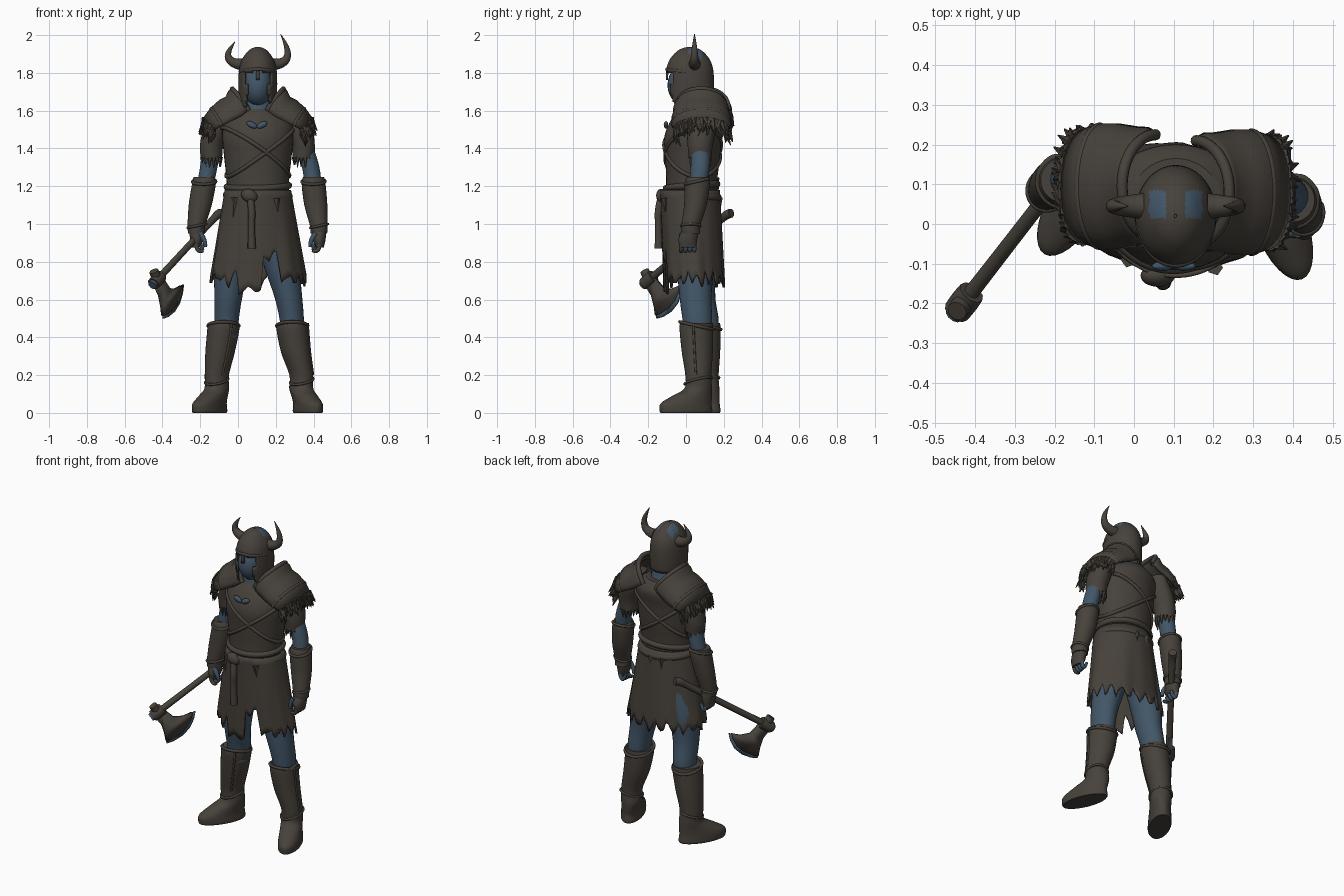
import bpy, bmesh, math, random
from mathutils import Vector, Matrix

random.seed(4)
if "Cube" in bpy.data.objects:
    bpy.data.objects.remove(bpy.data.objects["Cube"])
MADE = []
CX = 0.105  # body centre line


def material(name, rgb):
    m = bpy.data.materials.new(name)
    m.use_nodes = True
    m.diffuse_color = (*rgb, 1)
    m.node_tree.nodes["Principled BSDF"].inputs["Base Color"].default_value = (*rgb, 1)
    return m


LEATHER = material("dark brown leather", (0.062, 0.053, 0.043))
SKIN = material("slate blue skin", (0.055, 0.095, 0.14))


def finish(name, bm, mat, thick=0):
    bmesh.ops.recalc_face_normals(bm, faces=bm.faces)
    me = bpy.data.meshes.new(name)
    bm.to_mesh(me)
    bm.free()
    ob = bpy.data.objects.new(name, me)
    bpy.context.collection.objects.link(ob)
    me.materials.append(mat)
    if thick:
        mod = ob.modifiers.new("thickness", "SOLIDIFY")
        mod.thickness, mod.offset = thick, 0
    MADE.append(ob)
    return ob


def dense(rings, n=5):
    """Smoothly interpolate rings (x, y, z, rx, ry)."""
    r = [Vector(p) for p in rings]
    r = [r[0]] + r + [r[-1]]
    out = []
    for a, b, c, d in zip(r, r[1:], r[2:], r[3:]):
        for k in range(n):
            t = k / n
            out.append((b * 2 + (c - a) * t + (a * 2 - b * 5 + c * 4 - d) * t * t
                        + (b * 3 - a - c * 3 + d) * t ** 3) * 0.5)
    return out + [r[-1]]


def grid_mesh(rows, closed=True, caps=False):
    bm = bmesh.new()
    vs = [[bm.verts.new(p) for p in row] for row in rows]
    n = len(vs[0])
    for a, b in zip(vs, vs[1:]):
        for i in range(n if closed else n - 1):
            j = (i + 1) % n
            bm.faces.new((a[i], a[j], b[j], b[i]))
    if caps:
        bm.faces.new(vs[0])
        bm.faces.new(vs[-1])
    return bm


def ring_point(r, a, rot=0, grow=0):
    u, v = (r[3] + grow) * math.cos(a), (r[4] + grow) * math.sin(a)
    return Vector((r[0] + u * math.cos(rot) - v * math.sin(rot),
                   r[1] + u * math.sin(rot) + v * math.cos(rot), r[2]))


def loft(name, rings, mat, seg=28, rot=0, drop=None, thick=0):
    rows = [[ring_point(r, math.tau * i / seg, rot) for i in range(seg)] for r in dense(rings)]
    bm = grid_mesh(rows, caps=not drop)
    if drop:
        bad = [f for f in bm.faces if drop(f.calc_center_median())]
        bmesh.ops.delete(bm, geom=bad, context="FACES")
    return finish(name, bm, mat, thick)


def tube(name, pts, radius, mat, cyclic=False):
    """Bevelled path through (point, relative radius) pairs."""
    cu = bpy.data.curves.new(name, "CURVE")
    cu.dimensions, cu.bevel_depth, cu.bevel_resolution = "3D", radius, 3
    cu.use_fill_caps, cu.resolution_u = True, 6
    sp = cu.splines.new("NURBS")
    sp.points.add(len(pts) - 1)
    sp.use_cyclic_u, sp.use_endpoint_u, sp.order_u = cyclic, not cyclic, 3
    for q, (p, r) in zip(sp.points, pts):
        q.co, q.radius = (*p, 1), r
    cu.materials.append(mat)
    ob = bpy.data.objects.new(name, cu)
    bpy.context.collection.objects.link(ob)


def band(name, rings, z, tilt, phase, radius):
    """Strap hugging a lofted part, optionally slanted."""
    d, pts = dense(rings), []
    for i in range(32):
        a = math.tau * i / 32
        h = z + tilt * math.cos(a - phase)
        r = min(d, key=lambda q: abs(q[2] - h)).copy()
        r[2] = h
        pts.append((ring_point(r, a), 1))
    tube(name, pts, radius, LEATHER, True)


def blob(name, loc, scale, mat, rot=0):
    bm = bmesh.new()
    bmesh.ops.create_uvsphere(bm, u_segments=24, v_segments=14, radius=1)
    bm.transform(Matrix.Translation(loc) @ Matrix.Rotation(rot, 4, "Y") @ Matrix.Diagonal((*scale, 1)))
    return finish(name, bm, mat)


def tufts(name, spots, length, width):
    """Ragged pointed scraps hanging along directions."""
    bm = bmesh.new()
    for p, d in spots:
        ln = length * random.uniform(0.7, 1.3)
        m = Matrix.Translation(p + d * ln * 0.4) @ d.to_track_quat("Z", "Y").to_matrix().to_4x4()
        bmesh.ops.create_cone(bm, segments=5, radius1=width, radius2=0.002, depth=ln,
                              cap_ends=True, matrix=m)
    finish(name, bm, LEATHER)


# Torso, straps and neck
torso = [(CX, .03, 1.08, .165, .14), (CX, .03, 1.22, .165, .135), (CX, .035, 1.35, .178, .145),
         (CX, .037, 1.46, .188, .152), (CX, .06, 1.55, .18, .14), (CX, .065, 1.61, .11, .10)]
loft("torso_tunic", torso, LEATHER, 40)
for s, side in ((1, "left"), (-1, "right")):
    band(side + "_cross_strap", torso, 1.38, .13 * s, .25, .011)
for z, tilt, r in ((1.2, .012, .018), (1.15, -.01, .022), (1.11, .01, .014)):
    band("belt_wrap", torso, z, tilt, 1.2, r)
loft("neck", [(CX, .055, 1.54, .10, .10), (CX, .05, 1.615, .085, .085), (CX, .045, 1.72, .062, .065)], SKIN)
for s in (1, -1):
    blob("chest_mark", (CX + s * .027 - .005, -.106, 1.525), (.03, .012, .016), SKIN, -.45 * s)

# Head and open helmet
blob("face", (CX, -.005, 1.735), (.078, .093, .11), SKIN)


def opening(c):
    dx = abs(c.x - CX)
    if c.y > .09:
        return c.z < 1.665
    eye = 1.73 < c.z < 1.815 - dx * .3 and dx < .066 and not (dx < .012 and c.z > 1.765)
    return c.y < .02 and (eye or (c.z <= 1.73 and dx < .05 + (1.73 - c.z) * .12))


helmet = loft("helmet", [(CX, .022, 1.62, .088, .112), (CX, .022, 1.7, .096, .12), (CX, .02, 1.8, .095, .12),
                         (CX, .02, 1.86, .082, .105), (CX, .02, 1.905, .054, .07), (CX, .02, 1.925, .028, .036),
                         (CX, .02, 1.932, .003, .004)], LEATHER, 64, drop=opening, thick=.012)
helmet.data.materials.append(SKIN)
for f in helmet.data.polygons:
    if f.center.z > 1.86 and .022 < abs(f.center.x - CX) < .062 and .015 < f.center.y < .08:
        f.material_index = 1
tube("helmet_brow", [((CX + .094 * math.sin(a / 5), .02 - .122 * math.cos(a / 5), 1.82 - .012 * abs(a) / 6), 1)
                     for a in range(-7, 8)], .009, LEATHER)
for s, lift, side in ((1, .04, "left"), (-1, 0, "right")):
    path = [(.08, 1.845, 2.2), (.115, 1.845, 1.9), (.16, 1.875, 1.4), (.155, 1.92 + lift * .6, .9),
            (.12, 1.965 + lift, .1)]
    tube(side + "_horn", [((CX + s * x, .045, z), r) for x, z, r in path], .015, LEATHER)

# Shoulder plates with fur trim
for s, cy, side in ((1, .08, "left"), (-1, .095, "right")):
    # columns: offset at crest, offset at ends, crest height, end height, half depth
    prof = [(.135, .05, 1.715, 1.60, .13), (.15, .07, 1.70, 1.585, .142), (.165, .09, 1.668, 1.57, .142),
            (.2, .14, 1.65, 1.545, .15), (.245, .19, 1.61, 1.52, .15), (.285, .235, 1.555, 1.495, .135)]
    rows = [[(CX + s * (e + (c - e) * math.sin(v)), cy - d * math.cos(v), lo + (hi - lo) * math.sin(v) ** .8)
             for v in [math.pi * k / 20 for k in range(21)]] for c, e, hi, lo, d in prof]
    finish(side + "_shoulder_plate", grid_mesh(rows, closed=False), LEATHER, .016)
    tube(side + "_plate_collar", [(p, 1) for p in rows[0]], .014, LEATHER)
    tube(side + "_plate_rim", [(p, 1) for p in rows[4]], .011, LEATHER)
    spots = [(Vector(p) + Vector((0, 0, -.012 * k)), Vector((s * random.uniform(.1, .6), random.uniform(-.3, .5), -1)).normalized())
             for k in range(3) for p in rows[5]]
    tufts(side + "_fur_trim", spots, .06, .016)

# Arms, bracers and hands: x centre and depth for each height
arms = {"left": (1, [(.29, .08), (.325, .08), (.345, .075), (.385, .075), (.40, .06), (.412, .05), (.428, .025), (.422, .01)]),
        "right": (-1, [(-.08, .10), (-.115, .105), (-.14, .11), (-.155, .115), (-.18, .11), (-.2, .10), (-.22, .085), (-.212, .08)])}
for side, (s, c) in arms.items():
    sleeve = [(*c[0], 1.6, .05, .07), (*c[1], 1.5, .068, .075), (*c[2], 1.41, .062, .066), (*c[2], 1.35, .056, .06)]
    loft(side + "_sleeve", sleeve, LEATHER)
    tufts(side + "_sleeve_tatters", [(ring_point(sleeve[3], k * .45, grow=-.008), Vector((0, 0, -1)))
                                     for k in range(14)], .045, .013)
    loft(side + "_elbow", [(*c[2], 1.42, .05, .05), (*c[3], 1.3, .046, .05), (*c[4], 1.18, .045, .045)], SKIN)
    bracer = [(*c[4], 1.25, .055, .055), (*c[4], 1.215, .063, .066), (*c[5], 1.1, .061, .06), (*c[6], .99, .047, .05),
              (*c[6], .95, .044, .05)]
    loft(side + "_bracer", bracer, LEATHER)
    band(side + "_bracer_cuff", bracer, 1.225, .015, 1.5, .008)
    band(side + "_wrist_band", bracer, .99, .01, 0, .007)
    x, y = c[7]
    loft(side + "_glove", [(*c[6], .97, .038, .045), (x + s * .006, y, .92, .036, .05), (x + s * .012, y, .875, .02, .042)], LEATHER)
    for k in range(4):
        fy = y - .035 + .023 * k
        tube(side + "_finger", [((x + s * .006, fy, .92), 1), ((x + s * .012, fy, .875), 1),
                                ((x - s * .012, fy, .85), .95), ((x - s * .028, fy, .86 + .012 * k), .7)],
             .012, SKIN if k else LEATHER)
    tube(side + "_thumb", [((x - s * .01, y - .03, .95), 1.2), ((x - s * .04, y - .035, .915), 1),
                           ((x - s * .04, y - .03, .88), .7)], .013, SKIN)

# Ragged skirt with a front slit
rows, seg = [], 96
hems = []
for i in range(seg):
    a = math.tau * i / seg
    x, front = .24 * math.cos(a), math.sin(a) < -.3
    base = .71
    if front and .02 < x < .12:
        base = .84 - abs(x - .07) * .5
    elif front and -.1 < x <= .02:
        base = .655
    hems.append(base + .045 * math.sin(i * 1.3) * random.uniform(.2, 1) + random.uniform(-.015, .015))
for k in range(13):
    t = k / 12
    row = []
    for i in range(seg):
        a = math.tau * i / seg
        z = 1.18 + t * (hems[i] - 1.18)
        q = (1.18 - z) / .45
        w = 1 + .022 * q * math.sin(7 * a + 1) + .012 * q * math.sin(13 * a)
        row.append((CX + (.17 + .075 * q) * w * math.cos(a),
                    .022 + .02 * q + (.152 + .004 * q) * w * math.sin(a), z))
    rows.append(row)
finish("skirt", grid_mesh(rows), LEATHER, .012)
tube("belt_tail", [((x, y, z), r) for x, y, z, r in ((.06, -.125, 1.17, 1), (.075, -.15, 1.08, 1.2),
                   (.07, -.145, .98, 1), (.073, -.145, .87, 1.3))], .017, LEATHER)
blob("belt_knot", (.06, -.13, 1.15), (.045, .028, .035), LEATHER, .4)
tufts("belt_scraps", [(Vector((CX + dx, y, 1.13)), Vector((dx, 0, -1)).normalized())
                      for dx, y in ((-.12, -.09), (.1, -.11), (.02, .175), (-.05, .17))], .1, .02)

# Legs and boots: centres from hip to ankle, then sole
legs = {"left": (.36, [(.18, .05), (.225, .05), (.265, .05), (.285, .06)], [(.288, .055), (.305, .06), (.335, .065)], (.37, 0)),
        "right": (-.53, [(.03, .05), (-.03, .06), (-.05, .07), (-.06, .095)], [(-.078, .095), (-.095, .10), (-.112, .105)], (-.15, .052))}
for side, (rot, h, b, sole) in legs.items():
    loft(side + "_leg", [(*h[0], 1.02, .10, .11), (*h[1], .8, .095, .10), (*h[2], .62, .074, .085),
                         (*h[3], .49, .064, .078), (*h[3], .4, .06, .07)], SKIN)
    mid = tuple((p + q) / 2 for p, q in zip(b[2], sole))
    boot = [(*b[0], .475, .08, .088), (*b[0], .44, .083, .09), (*b[1], .32, .076, .083), (*b[2], .2, .062, .07),
            (*b[2], .13, .062, .075), (*mid, .09, .062, .11), (*sole, .05, .064, .142), (*sole, .012, .066, .147),
            (*sole, 0, .062, .142)]
    loft(side + "_boot", boot, LEATHER, 32, rot)
    band(side + "_boot_cuff", boot[:4], .462, .02, -1.57, .009)
    band(side + "_ankle_strap", boot[2:5], .17, .02, 1, .007)
    tube(side + "_boot_seam", [(ring_point(r, -.5, rot), 1) for r in dense(boot[:4])], .006, LEATHER)

# Axe: handle, head, blade and bright edge
top, end = Vector((-.09, .24, 1.07)), Vector((-.45, -.225, .68))
d = (end - top).normalized()
p = (Vector((0, 0, -1)) + d * d.z).normalized()
H = end - d * .045
tube("axe_handle", [(top - Vector((0, 0, .012)), 1.2), (top + d * .03, 1.25), (top + d * .08, .95),
                    (top + d * .4, .9), (end, 1)], .02, LEATHER)
tube("axe_socket", [(H - d * .035, 1), (H, 1.1), (H + d * .04, 1)], .034, LEATHER)
tube("axe_handle_cap", [(end - d * .01, 1), (end + d * .008, .9)], .026, SKIN)
tube("axe_poll", [(H, 1), (H - p * .055, .9)], .028, LEATHER)


def plate(name, outline, mat, thick):
    bm = bmesh.new()
    bm.faces.new([bm.verts.new(H + d * u + p * v) for u, v in outline])
    finish(name, bm, mat, thick)


edge = [(.07, .2), (.03, .215), (-.03, .222), (-.09, .21), (-.14, .18), (-.175, .145)]
inner = [(.065, .185), (.03, .195), (-.03, .2), (-.085, .19), (-.13, .165), (-.155, .14)]
plate("axe_blade", [(.035, 0), (.028, .08), (.045, .14)] + inner + [(-.1, .125), (-.055, .09), (-.035, 0)], LEATHER, .024)
plate("axe_edge", edge + inner[::-1], SKIN, .009)

bpy.ops.object.select_all(action="DESELECT")
for ob in MADE:
    ob.select_set(True)
bpy.context.view_layer.objects.active = MADE[0]
bpy.ops.object.shade_smooth_by_angle(angle=math.radians(40))
